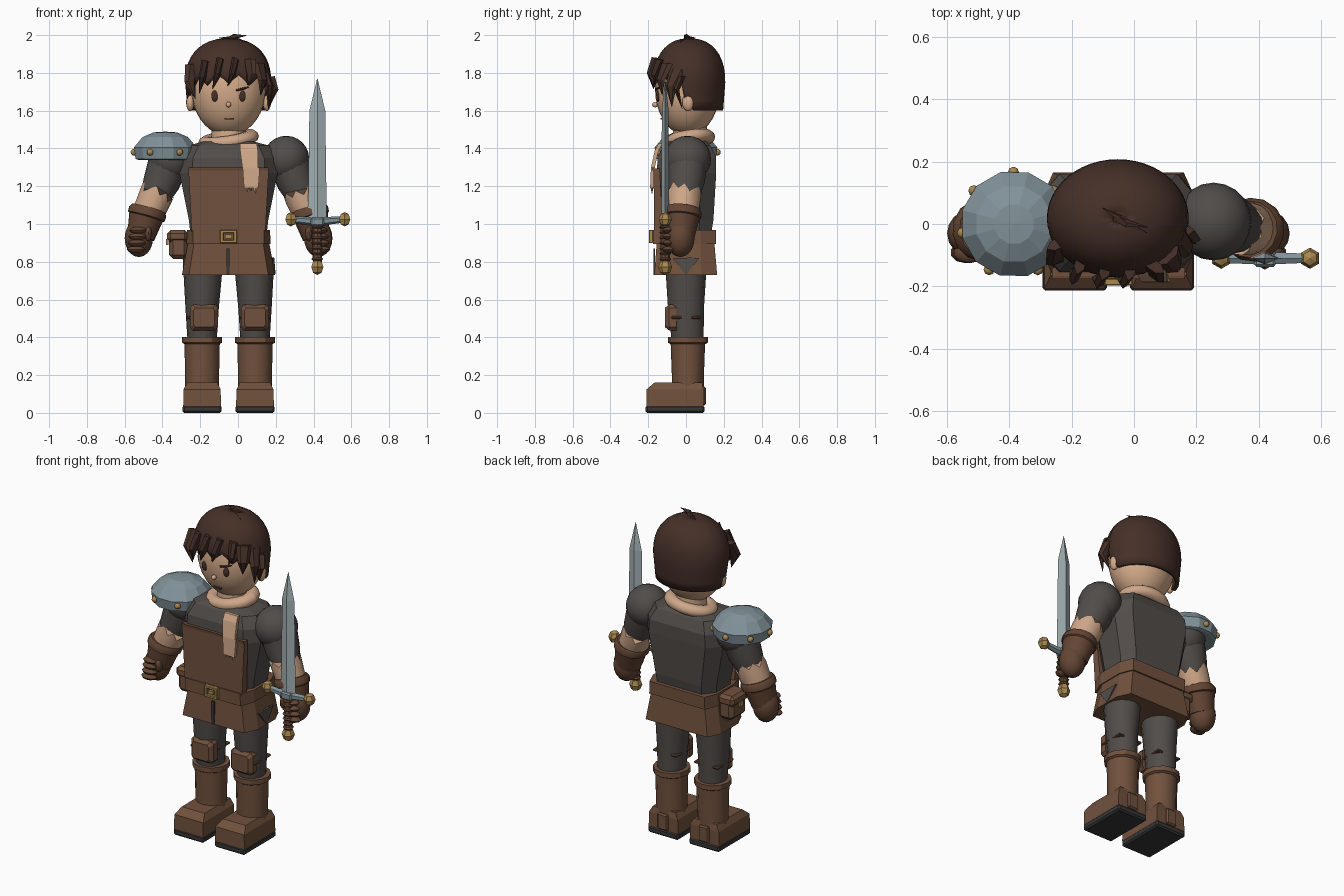
import bpy, bmesh, math
from mathutils import Vector

if "Cube" in bpy.data.objects:
    bpy.data.objects.remove(bpy.data.objects["Cube"])

C = -0.05  # body centre line


def material(name, rgb):
    m = bpy.data.materials.new(name)
    m.diffuse_color = (*rgb, 1)
    m.use_nodes = True
    m.node_tree.nodes["Principled BSDF"].inputs["Base Color"].default_value = m.diffuse_color
    return m


LEATHER = material("leather", (.165, .083, .047))
GLOVE = material("dark leather", (.125, .06, .034))
CLOTH = material("grey cloth", (.083, .073, .067))
HAIR = material("hair brown", (.06, .029, .021))
SKIN = material("skin", (.68, .42, .26))
SCARF = material("tan cloth", (.62, .385, .25))
METAL = material("steel", (.22, .29, .32))
BLADE = material("bright steel", (.36, .43, .45))
GOLD = material("brass", (.40, .25, .08))
DARK = material("dark sole", (.04, .037, .037))


def finish(name, bm, mat, angle=35):
    bmesh.ops.recalc_face_normals(bm, faces=bm.faces)
    me = bpy.data.meshes.new(name)
    bm.to_mesh(me)
    bm.free()
    me.materials.append(mat)
    if angle:
        me.shade_smooth()
        me.set_sharp_from_angle(angle=math.radians(angle))
    ob = bpy.data.objects.new(name, me)
    bpy.context.collection.objects.link(ob)
    return ob


def loft(name, rings, mat, angle=0, caps=True):
    bm = bmesh.new()
    rows = [[bm.verts.new(p) for p in r] for r in rings]
    n = len(rows[0])
    for a, b in zip(rows, rows[1:]):
        for i in range(n):
            bm.faces.new((a[i], a[(i + 1) % n], b[(i + 1) % n], b[i]))
    if caps:
        bm.faces.new(rows[0])
        bm.faces.new(rows[-1])
    return finish(name, bm, mat, angle)


def limb(name, pts, radii, mat, n=16, angle=40, jag=0, turn=0):
    """Round or oval sections along a path; jag makes the first rim ragged."""
    pts = [Vector(p) for p in pts]
    q = Vector((0, 0, 1)).rotation_difference((pts[-1] - pts[0]).normalized())
    rings = []
    for k, (p, r) in enumerate(zip(pts, radii)):
        rx, ry = r if isinstance(r, tuple) else (r, r)
        ring = []
        for i in range(n):
            a = 2 * math.pi * i / n + turn
            h = jag * ((i * 7) % 5 / 4 - .5) if k == 0 else 0
            ring.append(p + q @ Vector((rx * math.cos(a), ry * math.sin(a), h)))
        rings.append(ring)
    return loft(name, rings, mat, angle)


def ball(name, loc, size, mat, u=20, v=12, angle=50):
    bm = bmesh.new()
    bmesh.ops.create_uvsphere(bm, u_segments=u, v_segments=v, radius=1)
    bmesh.ops.scale(bm, vec=size, verts=bm.verts)
    bmesh.ops.translate(bm, vec=loc, verts=bm.verts)
    return finish(name, bm, mat, angle)


def box(name, loc, size, mat, bevel=0):
    bm = bmesh.new()
    bmesh.ops.create_cube(bm, size=1)
    bmesh.ops.scale(bm, vec=size, verts=bm.verts)
    bmesh.ops.translate(bm, vec=loc, verts=bm.verts)
    if bevel:
        bmesh.ops.bevel(bm, geom=bm.edges[:], offset=bevel, segments=1, affect='EDGES')
    return finish(name, bm, mat, 0)


def rect(z, x, w, y0, y1):
    return [(x - w, y0, z), (x + w, y0, z), (x + w, y1, z), (x - w, y1, z)]


def octo(z, w, y0, y1, c=.74):
    pts = [(c, y0), (1, y0 * .5), (1, y1 * .5), (c, y1)]
    pts += [(-x, y) for x, y in reversed(pts)]
    return [(C + x * w, y, z) for x, y in pts]


# Torso, apron, belt and skirt
loft("torso", [octo(.93, .20, -.13, .13), octo(1.02, .21, -.145, .145),
               octo(1.27, .26, -.155, .16), octo(1.35, .255, -.15, .16),
               octo(1.415, .215, -.12, .13), octo(1.44, .12, -.08, .10)], CLOTH)
loft("apron", [rect(.96, C, .195, -.168, -.12), rect(1.295, C, .213, -.172, -.14)], LEATHER)
box("apron_trim", (C, -.172, 1.29), (.425, .009, .016), GLOVE)
loft("skirt", [octo(.73, .247, -.168, .165, .85), octo(.9, .215, -.155, .15, .85)], LEATHER)
loft("belt", [octo(.893, .222, -.175, .16, .85), octo(.968, .22, -.175, .16, .85)], LEATHER)
box("skirt_slit", (C - .003, -.168, .80), (.018, .009, .14), DARK)
loft("side_patch", [[(.199, -.005, .735), (.199, .005, .735), (.193, .005, .735), (.193, -.005, .735)],
                    [(.192, -.07, .82), (.192, .07, .82), (.182, .07, .82), (.182, -.07, .82)]], CLOTH)
for s in (-1, 1):
    box("buckle_side", (C + s * .036, -.186, .934), (.018, .022, .068), GOLD, .003)
    box("buckle_bar", (C, -.186, .934 + s * .027), (.09, .022, .016), GOLD, .003)
box("buckle_prong", (C, -.188, .934), (.035, .016, .02), GOLD)
box("pouch", (-.315, 0, .885), (.1, .15, .14), LEATHER, .022)
box("pouch_flap", (-.32, 0, .935), (.11, .16, .066), LEATHER, .018)
box("pouch_clasp", (-.374, 0, .905), (.012, .03, .03), GOLD)

# Scarf ring and ragged hanging tail
rings = []
for i in range(24):
    a = 2 * math.pi * i / 24
    lift = 1.447 + .018 * math.cos(a) + .014 * math.sin(a)
    rings.append([(C + math.cos(a) * (.118 + .043 * math.cos(b)),
                   .02 + math.sin(a) * (.095 + .04 * math.cos(b)), lift + .036 * math.sin(b))
                  for b in [2 * math.pi * j / 10 for j in range(10)]])
loft("scarf", rings + rings[:1], SCARF, 45, caps=False)
tail = [rect(z, x, w, y, y + .02) for z, x, w, y in
        [(1.425, .055, .045, -.145), (1.39, .058, .047, -.165), (1.30, .065, .042, -.185),
         (1.29, .07, .045, -.186), (1.19, .07, .038, -.19)]]
loft("scarf_tail", tail, SCARF)
for x, l in ((.044, .02), (.065, .012), (.09, .03)):
    limb("tail_fray", [(x, -.18, 1.2), (x + .004, -.18, 1.19 - l)], [(.015, .009), .001], SCARF, 4, 0)

# Head and face
H = Vector((C, .008, 1.715))
ball("head", H, (.197, .172, .248), SKIN, 28, 18, 60)
limb("neck", [(C, .02, 1.4), (C, .02, 1.52)], [.09, .09], SKIN)
for s in (-1, 1):
    ball("ear", (C + s * .203, .012, 1.645), (.022, .032, .048), SKIN, 12, 8)
    ball("eye", (C + s * .073, -.148, 1.678), (.018, .009, .03), HAIR, 14, 8)
limb("eyebrow", [(-.012, -.157, 1.708), (.03, -.152, 1.717), (.056, -.138, 1.725)],
     [(.006, .009), (.006, .009), .003], HAIR, 6)
ball("nose", (C, -.163, 1.632), (.014, .017, .015), SKIN, 10, 6)
box("mouth", (C + .003, -.128, 1.557), (.05, .012, .007), GLOVE)


# Hair cap with a ragged fringe
def hem(a, i):
    a = abs(a)
    if a > 1.62:
        return 1.602
    if a > 1.38:
        return 1.66
    return 1.745 + (0, .025, .05, .03)[i % 4] - .02 * a


rings = []
for k in range(13):
    ring = []
    for i in range(48):
        a = 2 * math.pi * i / 48 - math.pi
        z = 1.983 - (1.983 - hem(a, i)) * max((k / 12) ** 1.7, .0005)
        u = (z - 1.75) / .233
        r = (1 - u ** 2.3) ** (1 / 2.3) if u > 0 else 1 - .4 * (1.75 - z)
        ring.append((C - .002 + .228 * r * math.sin(a), .018 - .19 * r * math.cos(a), z))
    rings.append(ring)
bm_caps = loft("hair", rings, HAIR, 50, caps=False)
sol = bm_caps.modifiers.new("thickness", 'SOLIDIFY')
sol.thickness, sol.offset = .022, -1
limb("hair_crown", [(C, .018, 1.972), (C, .018, 1.9825)], [(.07, .06), (.02, .018)], HAIR, 16)
locks = [((-.24, -.06, 1.84), (-.255, -.115, 1.75), (-.225, -.12, 1.66)),
         ((-.17, -.12, 1.86), (-.19, -.165, 1.77), (-.205, -.145, 1.69)),
         ((-.09, -.14, 1.87), (-.11, -.178, 1.79), (-.135, -.172, 1.715)),
         ((-.01, -.14, 1.87), (-.03, -.178, 1.79), (-.055, -.175, 1.73)),
         ((.06, -.13, 1.87), (.07, -.165, 1.79), (.05, -.16, 1.735)),
         ((.11, -.1, 1.85), (.13, -.135, 1.76), (.12, -.125, 1.68)),
         ((.14, -.04, 1.82), (.172, -.08, 1.73), (.165, -.075, 1.62)),
         ((.15, -.02, 1.78), (.182, -.05, 1.71), (.16, -.02, 1.61))]
for p in locks:
    limb("hair_lock", p, [(.045, .02), (.032, .016), .001], HAIR, 6, 30)
limb("hair_tuft", [(.04, -.03, 1.965), (-.03, .01, 1.985), (-.1, .05, 1.985)],
     [.003, (.012, .012), .002], HAIR, 4, 0)
limb("hair_tuft", [(-.06, .03, 1.96), (-.02, .0, 1.993), (.045, -.01, 1.998)],
     [(.025, .02), (.015, .012), .001], HAIR, 5, 0)

# Legs and boots, one per side
for s in (-1, 1):
    x = C + s * .14
    limb("trouser_leg", [(x, .01, .36), (x, 0, .55), (x - s * .005, 0, .82)],
         [(.076, .083), (.088, .095), (.108, .112)], CLOTH)
    kx = x - s * .005 + .005
    loft("knee_pad", [[(kx + i * .075 * k, y, .505 + j * .068 * k)
                       for i, j in ((-1, -.75), (-1, .75), (-.8, 1), (.8, 1), (1, .75), (1, -.75), (.8, -1), (-.8, -1))]
                      for y, k in ((-.05, 1), (-.09, 1), (-.112, .75))], LEATHER)
    box("knee_strap", (x, .0, .505), (.165, .16, .014), GLOVE, .005)
    limb("boot_shaft", [(x, .01, .05), (x, .01, .2), (x, .01, .39)],
         [(.09, .085), (.09, .085), (.094, .092)], LEATHER, 12, 35)
    limb("boot_cuff", [(x, .01, .365), (x, .01, .372), (x, .01, .402), (x, .01, .403)],
         [.094, (.106, .106), (.106, .106), .08], LEATHER, 12, 30)
    loft("boot_foot", [rect(.035, x, .1, -.21, .092), rect(.125, x, .098, -.208, .092),
                       rect(.162, x, .078, -.165, .085)], LEATHER)
    box("boot_heel", (x, .085, .09), (.07, .04, .1), LEATHER, .008)
    box("boot_sole", (x, -.058, .02), (.206, .312, .04), DARK, .009)

# Arms with ragged sleeves, gauntlets and fists
for s in (-1, 1):
    P = lambda d, y, z: (C + s * d, y, z)
    ball("shoulder", P(.305, .008, 1.345), (.122, .125, .122), CLOTH)
    limb("upper_arm", [P(.315, .008, 1.34), P(.355, 0, 1.22), P(.40, -.012, 1.12)],
         [.108, .098, .075], CLOTH)
    limb("sleeve_cuff", [P(.378, -.008, 1.165), P(.415, -.015, 1.08), P(.43, -.018, 1.05)],
         [.091, .086, .08], SCARF, 18, 40, .05)
    limb("gauntlet", [P(.422, -.017, 1.083), P(.428, -.018, 1.065), P(.436, -.02, 1.04),
                      P(.438, -.02, 1.035), P(.465, -.03, .93)],
         [.092, .103, .101, .092, .074], GLOVE, 14, 35)
    ball("fist", P(.475, -.03, .925), (.075, .075, .1), GLOVE, 16, 10)
    for i in range(4):
        ball("finger", P(.478 + .004 * i, -.092, .967 - .034 * i), (.05, .034, .019), GLOVE, 10, 6)
    ball("thumb", P(.425, -.088, .95), (.02, .03, .042), GLOVE, 10, 6)

# Shoulder plate with studs
prof = [(1.34, .150), (1.345, .163), (1.405, .172), (1.46, .125), (1.485, .065), (1.489, .004)]
limb("shoulder_plate", [(-.385, 0, z) for z, r in prof], [r for z, r in prof], METAL, 12, 0, turn=.26)
for i in range(6):
    a = math.radians(-62 - 56 * i) if i < 2 else math.radians(-10 + 50 * (i - 1))
    ball("stud", (-.387 + .166 * math.cos(a), .166 * math.sin(a), 1.38), (.018,) * 3, GOLD, 8, 6)

# Sword
X, Y = .42, -.11
limb("blade", [(X, Y, 1.02), (X, Y, 1.6), (X, Y, 1.77)],
     [(.05, .02), (.042, .018), .001], BLADE, 4, 0)
limb("crossguard", [(X - .16, Y, 1.025), (X, Y, 1.012), (X + .15, Y, 1.025)],
     [.016, .024, .016], METAL, 6, 0)
box("guard_block", (X, Y, 1.013), (.07, .055, .045), METAL, .008)
for dx in (-.14, .145):
    ball("guard_end", (X + dx, Y, 1.025), (.034, .034, .038), GOLD, 6, 4, 0)
limb("grip", [(X, Y, .79), (X, Y, 1.0)], [.024, .026], LEATHER, 8)
for i in range(7):
    z = .815 + i * .028
    limb("grip_wrap", [(X, Y, z - .008), (X, Y, z), (X, Y, z + .008)], [.024, .032, .024], GLOVE, 8, 0)
ball("pommel", (X, Y, .772), (.037, .037, .042), GOLD, 6, 4, 0)
